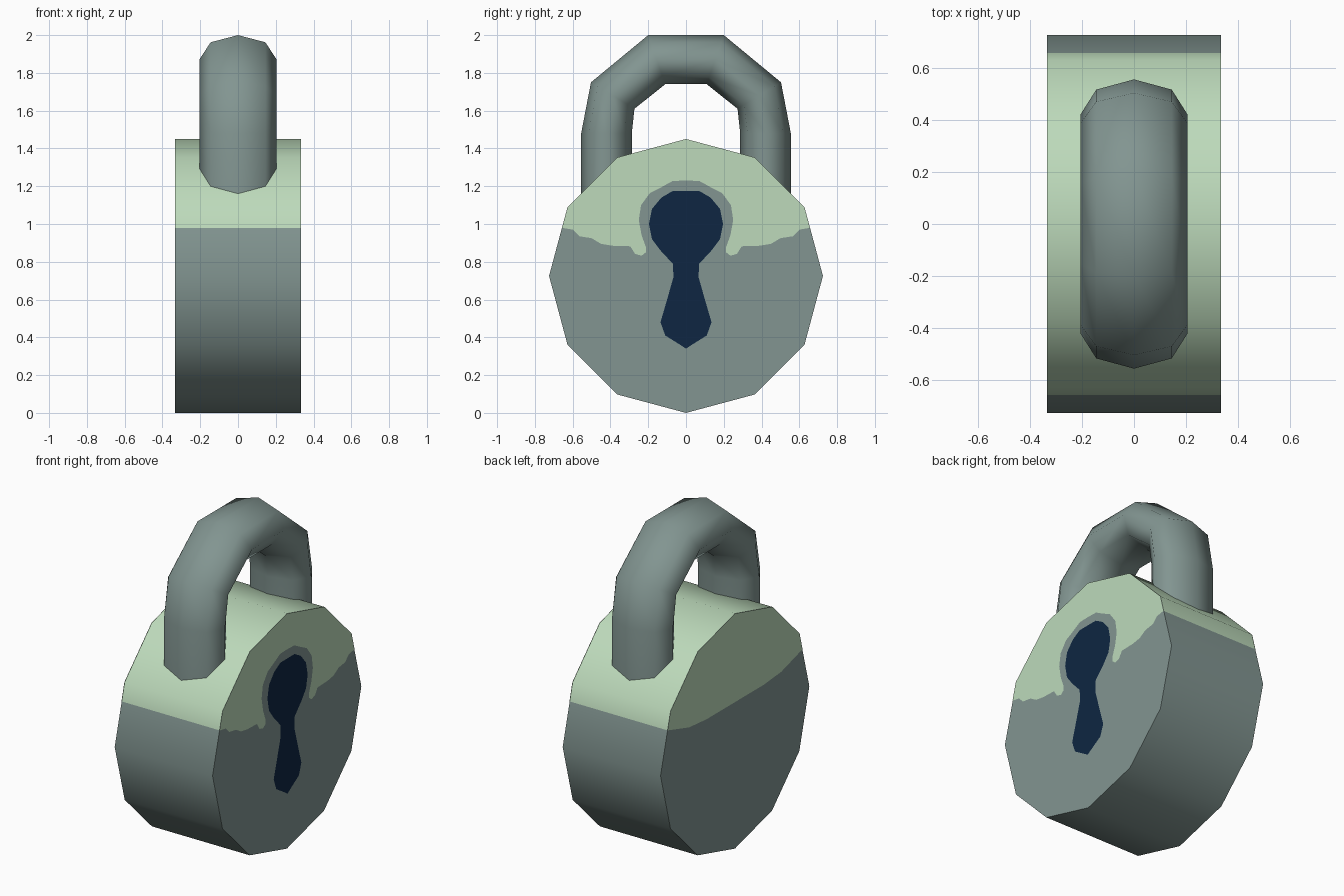
import bpy, bmesh, math
from mathutils import Vector

if "Cube" in bpy.data.objects:
    bpy.data.objects.remove(bpy.data.objects["Cube"])


def material(name, rgb):
    lin = [((c / 255 + 0.055) / 1.055) ** 2.4 for c in rgb]
    m = bpy.data.materials.new(name)
    m.diffuse_color = (*lin, 1)
    m.use_nodes = True
    m.node_tree.nodes["Principled BSDF"].inputs["Base Color"].default_value = m.diffuse_color
    return m


GREY = material("grey metal", (130, 149, 145))
GREEN = material("pale green", (189, 218, 187))
NAVY = material("dark navy", (14, 38, 66))

R, HALF, SPLIT = 0.725, 0.334, 0.98   # body radius, half depth, paint line


def finish(bm, name, mats):
    me = bpy.data.meshes.new(name)
    bm.to_mesh(me)
    bm.free()
    for m in mats:
        me.materials.append(m)
    ob = bpy.data.objects.new(name, me)
    bpy.context.collection.objects.link(ob)
    return ob


def loft(bm, rings):
    vs = [[bm.verts.new(p) for p in ring] for ring in rings]
    n = len(vs[0])
    for a, b in zip(vs, vs[1:]):
        for i in range(n):
            bm.faces.new((a[i], a[(i + 1) % n], b[(i + 1) % n], b[i]))
    bm.faces.new(vs[0])
    bm.faces.new(vs[-1])
    bmesh.ops.recalc_face_normals(bm, faces=bm.faces)


def plate(name, half_outline, x, mat):
    """Flat painted detail, mirrored in y from a half outline on the centre line."""
    pts = half_outline + [(-y, z) for y, z in half_outline[-2:0:-1]]
    bm = bmesh.new()
    f = bm.faces.new([bm.verts.new((x, y, z)) for y, z in pts])
    f.normal_update()
    if f.normal.x * x < 0:
        f.normal_flip()
    return finish(bm, name, [mat])


# Body: twelve-sided drum lying along x, rim painted green above the split
bm = bmesh.new()
ring = [(R * math.sin(i * math.pi / 6), R + R * math.cos(i * math.pi / 6)) for i in range(12)]
loft(bm, [[(x, y, z) for y, z in ring] for x in (-HALF, HALF)])
bmesh.ops.bisect_plane(bm, geom=bm.verts[:] + bm.edges[:] + bm.faces[:],
                       plane_co=(0, 0, SPLIT), plane_no=(0, 0, 1))
for f in bm.faces:
    f.normal_update()
    is_rim = abs(f.normal.x) < 0.5
    f.smooth = is_rim
    if is_rim and f.calc_center_median().z > SPLIT:
        f.material_index = 1
for e in bm.edges:
    if any(not f.smooth for f in e.link_faces):
        e.smooth = False
finish(bm, "lock_body", [GREY, GREEN])

# Green paint on both faces
rim = ring[:3] + [(0.656, SPLIT)]
front_edge = [(0.60, 0.97), (0.565, 0.935), (0.50, 0.925), (0.45, 0.895), (0.39, 0.885),
              (0.295, 0.882), (0.27, 0.842), (0.235, 0.832), (0.213, 0.85), (0.213, 0.88),
              (0.235, 0.94), (0.25, 1.02), (0.238, 1.10), (0.19, 1.165), (0.13, 1.195),
              (0.07, 1.228), (0, 1.23)]
plate("keyhole_side_paint", rim + front_edge, HALF + 0.002, GREEN)
plate("plain_side_paint", rim + [(0.45, 0.92), (0.28, 0.905), (0, 0.905)], -HALF - 0.002, GREEN)

# Keyhole
plate("keyhole", [(0, 1.175), (0.07, 1.175), (0.13, 1.14), (0.18, 1.08), (0.196, 1.0),
                  (0.18, 0.92), (0.135, 0.86), (0.07, 0.79), (0.066, 0.72), (0.10, 0.60),
                  (0.135, 0.48), (0.11, 0.41), (0.03, 0.36), (0, 0.34)],
      HALF + 0.004, NAVY)

# Shackle: flattened octagon section swept through (outer, inner) point pairs
pairs = [((0.555, 1.05), (0.287, 1.05)), ((0.555, 1.48), (0.287, 1.48)),
         ((0.503, 1.75), (0.273, 1.61)), ((0.20, 2.0), (0.11, 1.74))]
pairs += [tuple((-y, z) for y, z in p) for p in reversed(pairs)]
rings = []
for outer, inner in pairs:
    o, i = Vector((0, *outer)), Vector((0, *inner))
    mid, arm = (o + i) / 2, (o - i) / 2
    rings.append([mid + arm * math.cos(k * math.pi / 4)
                  + Vector((0.205 * math.sin(k * math.pi / 4), 0, 0)) for k in range(8)])
bm = bmesh.new()
loft(bm, rings)
for f in bm.faces:
    f.smooth = len(f.verts) == 4
finish(bm, "shackle", [GREY])
